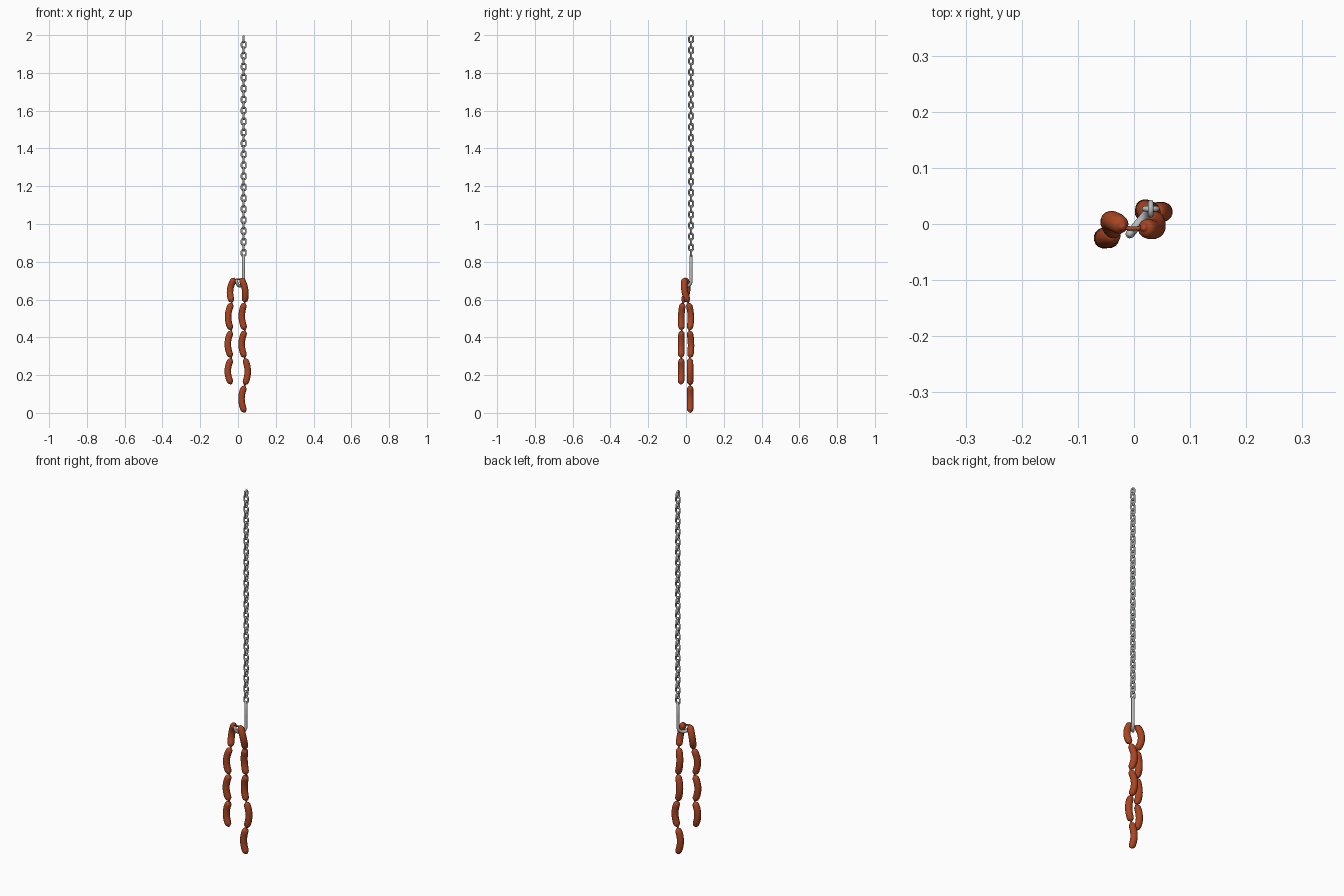
import bpy, bmesh, math
from mathutils import Vector

if "Cube" in bpy.data.objects:
    bpy.data.objects.remove(bpy.data.objects["Cube"])


def material(name, rgb):
    m = bpy.data.materials.new(name)
    m.diffuse_color = (*rgb, 1)
    m.use_nodes = True
    m.node_tree.nodes["Principled BSDF"].inputs["Base Color"].default_value = m.diffuse_color
    return m


STEEL = material("steel grey", (0.5, 0.51, 0.51))
MEAT = material("sausage red brown", (0.40, 0.06, 0.016))


def sweep(bm, pts, radii, ref, sides=10, closed=False):
    """Round tube along points, with a radius for each point."""
    ref, n, rings = Vector(ref), len(pts), []
    pts = [Vector(p) for p in pts]
    for i, p in enumerate(pts):
        a = pts[i - 1] if i or closed else p
        b = pts[(i + 1) % n] if i < n - 1 or closed else p
        u = (b - a).cross(ref).normalized()
        v = (b - a).cross(u).normalized()
        rings.append([bm.verts.new(p + radii[i] * (math.cos(k * math.tau / sides) * u
                                                   + math.sin(k * math.tau / sides) * v))
                      for k in range(sides)])
    for i in range(n if closed else n - 1):
        r, s = rings[i], rings[(i + 1) % n]
        for k in range(sides):
            j = (k + 1) % sides
            bm.faces.new((r[k], r[j], s[j], s[k]))
    if not closed:
        bm.faces.new(rings[0])
        bm.faces.new(rings[-1])


def finish(bm, name, mat):
    bmesh.ops.recalc_face_normals(bm, faces=bm.faces)
    me = bpy.data.meshes.new(name)
    bm.to_mesh(me)
    bm.free()
    for f in me.polygons:
        f.use_smooth = True
    me.materials.append(mat)
    ob = bpy.data.objects.new(name, me)
    bpy.context.collection.objects.link(ob)
    return ob


# Chain: alternating oval links
CX, CY = 0.030, 0.027
WIRE, PITCH = 0.005, 0.029
bm = bmesh.new()
for i in range(40):
    zc = 1.978 - i * PITCH
    side = Vector((0, 1, 0)) if i % 2 == 0 else Vector((1, 0, 0))
    pts = []
    for k in range(16):
        a = (k + 0.5) * math.tau / 16
        straight = 0.006 if math.sin(a) > 0 else -0.006
        pts.append(Vector((CX, CY, zc + straight + 0.011 * math.sin(a)))
                   + side * 0.0112 * math.cos(a))
    sweep(bm, pts, [WIRE] * 16, side.cross(Vector((0, 0, 1))), 8, True)
finish(bm, "chain", STEEL)

# Hook: straight shank with a half-round bend set diagonally
d = Vector((-0.64, -0.77, 0))
R = 0.029
pts = [Vector((CX, CY, 0.838)), Vector((CX, CY, 0.832)), Vector((CX, CY, 0.76))]
for k in range(15):
    a = math.pi * k / 14
    pts.append(Vector((CX, CY, 0.70 - R * math.sin(a))) + d * R * (1 - math.cos(a)))
pts.append(pts[-1] + Vector((0, 0, 0.008)))
radii = [0.004] + [0.008] * (len(pts) - 2) + [0.003]
bm = bmesh.new()
sweep(bm, pts, radii, d.cross(Vector((0, 0, 1))), 12)
finish(bm, "hook", STEEL)


def sausage(name, top, bottom, bow):
    """Evenly thick bowed sausage with blunt ends and a small knot at each end."""
    top, bottom, bow = Vector(top), Vector(bottom), Vector((bow[0], bow[1], 0))
    ts = [(1 - math.cos(math.pi * i / 24)) / 2 for i in range(25)]
    pts = [top.lerp(bottom, t) + bow * 4 * t * (1 - t) for t in ts]
    radii = [max(0.007, 0.0175 * (1 - abs(2 * t - 1) ** 11) ** 0.5) for t in ts]
    t0, t1 = (pts[0] - pts[1]).normalized(), (pts[-1] - pts[-2]).normalized()
    pts = [pts[0] + t0 * 0.003] + pts + [pts[-1] + t1 * 0.003]
    bm = bmesh.new()
    sweep(bm, pts, [0.004] + radii + [0.004], (0.2, 1, 0), 16)
    finish(bm, name, MEAT)


# Two strings: joint positions from the hook downwards, bow of each sausage
left = [(-0.019, -0.006, 0.711), (-0.033, -0.017, 0.584), (-0.036, -0.023, 0.437),
        (-0.036, -0.025, 0.291), (-0.036, -0.027, 0.155)]
left_bow = [(-0.016, 0.017), (-0.018, -0.005), (-0.018, -0.002), (-0.018, 0.002)]
right = [(0.017, -0.006, 0.711), (0.035, 0.013, 0.584), (0.037, 0.018, 0.437),
         (0.036, 0.021, 0.291), (0.035, 0.022, 0.146), (0.036, 0.022, 0.005)]
right_bow = [(0.012, -0.011), (-0.016, 0.010), (-0.017, 0.007), (0.016, 0.0), (-0.017, 0.0)]
for label, joints, bows in (("left", left, left_bow), ("right", right, right_bow)):
    for i, bow in enumerate(bows):
        a, b = Vector(joints[i]), Vector(joints[i + 1])
        gap = (b - a).normalized() * 0.005
        sausage(f"{label}_sausage_{i + 1}", a + gap * (i > 0), b - gap * (i < len(bows) - 1), bow)
    # Thin casing ties between neighbouring sausages
    for i, j in enumerate(joints[1:-1]):
        bm = bmesh.new()
        up = Vector((0, 0, 0.007))
        sweep(bm, [Vector(j) - up, Vector(j) + up], [0.004] * 2, (0, 1, 0), 8)
        finish(bm, f"{label}_tie_{i + 1}", MEAT)

# Casing twist that lies over the hook tip and joins both strings
bm = bmesh.new()
sweep(bm, [(-0.020, -0.006, 0.704), (-0.007, -0.008, 0.707), (0.006, -0.008, 0.707),
           (0.018, -0.006, 0.704)], [0.004] * 4, (0, 1, 0), 8)
finish(bm, "casing_twist", MEAT)
